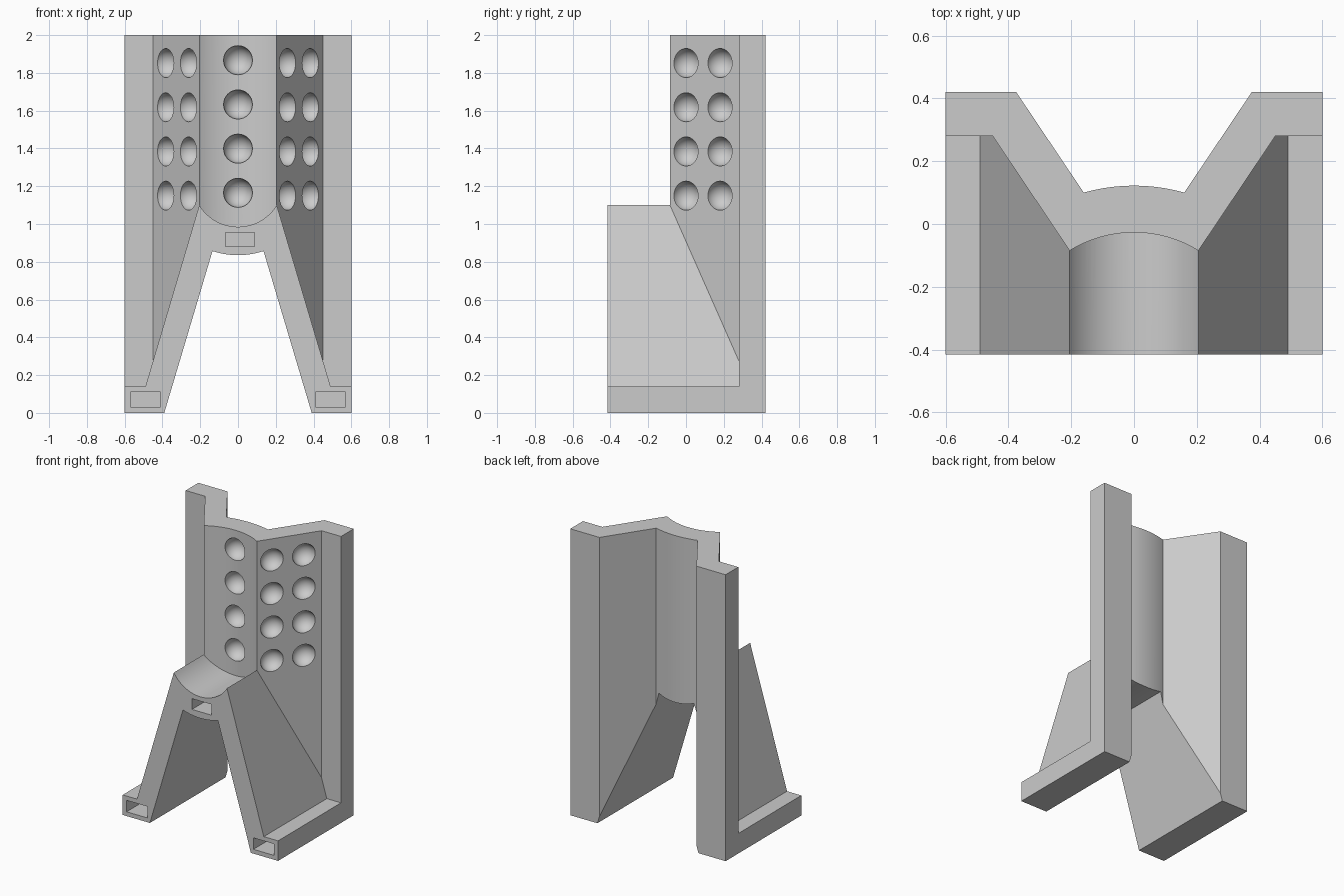
import bpy, bmesh, math
from mathutils import Vector

cube = bpy.data.objects.get("Cube")
if cube:
    bpy.data.objects.remove(cube, do_unlink=True)

grey = bpy.data.materials.new("plain grey")
grey.use_nodes = True
colour = (0.6, 0.6, 0.6, 1)
grey.diffuse_color = colour
grey.node_tree.nodes["Principled BSDF"].inputs["Base Color"].default_value = colour


def arc(half, edge, mid, steps=24):
    """Circular arc from x = -half to +half, with the given edge and middle heights."""
    sag = mid - edge
    radius = (half ** 2 + sag ** 2) / (2 * abs(sag))
    sign = math.copysign(1, sag)
    reach = math.asin(half / radius)
    angles = [reach * (2 * i / steps - 1) for i in range(steps + 1)]
    return [(radius * math.sin(a), mid - sign * radius * (1 - math.cos(a))) for a in angles]


def symmetric(right_side, middle):
    """Mirror the points that lead outward from the right end of the middle run."""
    return [(-x, v) for x, v in reversed(right_side)] + middle + right_side


def prism(name, points, start, end, axis):
    bm = bmesh.new()
    place = (lambda u, v, d: (u, d, v)) if axis == "y" else (lambda u, v, d: (u, v, d))
    face = bm.faces.new([bm.verts.new(place(u, v, start)) for u, v in points])
    grown = bmesh.ops.extrude_face_region(bm, geom=[face])["geom"]
    shift = Vector(place(0, 0, end - start))
    bmesh.ops.translate(bm, vec=shift, verts=[g for g in grown if isinstance(g, bmesh.types.BMVert)])
    bmesh.ops.recalc_face_normals(bm, faces=bm.faces[:])
    return finish(name, bm)


def finish(name, bm):
    mesh = bpy.data.meshes.new(name)
    bm.to_mesh(mesh)
    bm.free()
    mesh.materials.append(grey)
    obj = bpy.data.objects.new(name, mesh)
    bpy.context.collection.objects.link(obj)
    return obj


def combine(target, other, operation):
    mod = target.modifiers.new(operation, "BOOLEAN")
    mod.operation, mod.object, mod.solver = operation, other, "EXACT"
    bpy.context.view_layer.objects.active = target
    bpy.ops.object.modifier_apply(modifier=mod.name)
    bpy.data.objects.remove(other, do_unlink=True)


FRONT = -0.415

# Folded upright wall with side flanges
front_edge = symmetric([(0.45, 0.28), (0.6, 0.28)], arc(0.205, -0.085, -0.027))
back_edge = symmetric([(0.375, 0.42), (0.6, 0.42)], arc(0.16, 0.1, 0.122))
wall = prism("bracket_body", front_edge + back_edge[::-1], 0, 2, "z")

# Sloping front support, trimmed inside the wall thickness
support = prism("front_support", symmetric([(0.49, 0.14), (0.6, 0.14), (0.6, 0)],
                                           arc(0.205, 1.1, 0.985)), FRONT, 0.42, "y")
inside = symmetric([(0.41, 0.35), (0.7, 0.35), (0.7, -0.6)], arc(0.18, 0.01, 0.05))
combine(support, prism("trim", inside, -0.1, 1.5, "z"), "INTERSECT")
combine(wall, support, "UNION")

# Open passage between the legs
combine(wall, prism("passage", symmetric([(0.42, -0.1)], arc(0.135, 0.857, 0.835)),
                    -1, 1, "y"), "DIFFERENCE")

# Blind slots in the front face
for left, right, low, high in ((-0.065, 0.087, 0.88, 0.955),
                               (-0.57, -0.41, 0.03, 0.11), (0.41, 0.57, 0.03, 0.11)):
    box = [(left, low), (right, low), (right, high), (left, high)]
    combine(wall, prism("slot", box, FRONT - 0.1, FRONT + 0.3, "y"), "DIFFERENCE")

# Round hollows in the middle and slanted panels
bm = bmesh.new()
for row in range(4):
    spots = [(0, -0.027, 1.165)]
    for side in (-1, 1):
        spots += [(side * 0.262, 0, 1.15), (side * 0.383, 0.18, 1.15)]
    for x, y, z in spots:
        made = bmesh.ops.create_uvsphere(bm, u_segments=32, v_segments=16, radius=0.077)
        bmesh.ops.translate(bm, verts=made["verts"], vec=(x, y, z + row * 0.234))
combine(wall, finish("hollows", bm), "DIFFERENCE")

# Smooth the curved areas and keep the creases
bpy.ops.object.select_all(action="DESELECT")
wall.select_set(True)
bpy.context.view_layer.objects.active = wall
bpy.ops.object.shade_smooth_by_angle(angle=math.radians(25))
